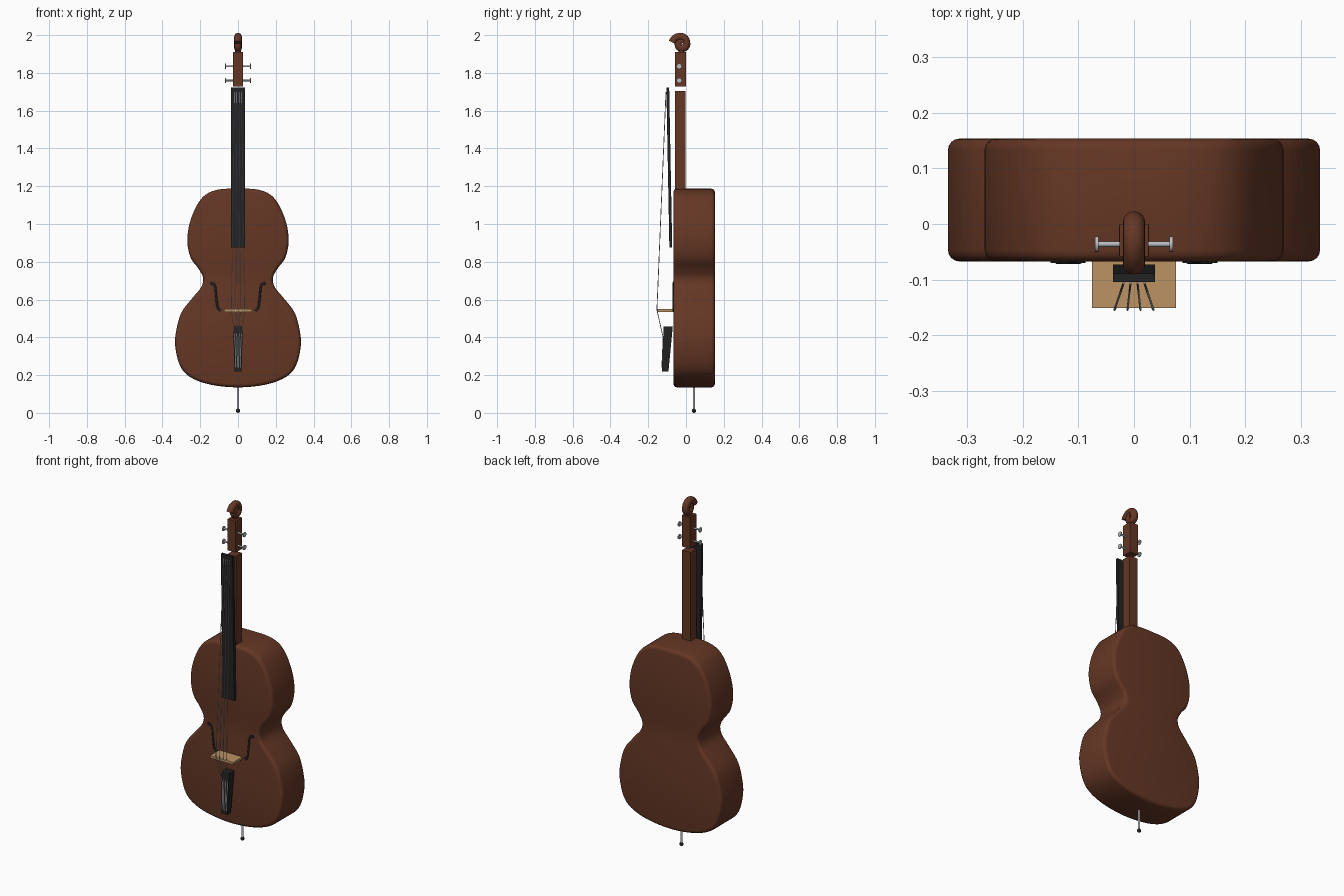
import bpy, bmesh, math
from mathutils import Vector

if "Cube" in bpy.data.objects:
    bpy.data.objects.remove(bpy.data.objects["Cube"])


def mat(name, rgb):
    m = bpy.data.materials.new(name)
    m.diffuse_color = (*rgb, 1)
    m.use_nodes = True
    m.node_tree.nodes["Principled BSDF"].inputs["Base Color"].default_value = m.diffuse_color
    return m


WOOD = mat("brown_wood", (0.13, 0.038, 0.018))
BLACK = mat("ebony_black", (0.016, 0.016, 0.017))
TAN = mat("tan_maple", (0.5, 0.29, 0.125))
METAL = mat("silver_metal", (0.5, 0.52, 0.55))


def finish(bm, name, material, smooth=None):
    bmesh.ops.recalc_face_normals(bm, faces=bm.faces)
    me = bpy.data.meshes.new(name)
    bm.to_mesh(me)
    bm.free()
    ob = bpy.data.objects.new(name, me)
    bpy.context.collection.objects.link(ob)
    me.materials.append(material)
    if smooth:
        bpy.ops.object.select_all(action='DESELECT')
        ob.select_set(True)
        bpy.context.view_layer.objects.active = ob
        bpy.ops.object.shade_smooth_by_angle(angle=math.radians(smooth))
    return ob


def loft_box(name, material, low, high):
    """Block between two rectangles, each (z, half width, y front, y back)."""
    bm = bmesh.new()
    rings = []
    for z, w, y0, y1 in (low, high):
        rings.append([bm.verts.new(p) for p in
                      ((-w, y0, z), (w, y0, z), (w, y1, z), (-w, y1, z))])
    a, b = rings
    bm.faces.new(a)
    bm.faces.new(b)
    for i in range(4):
        j = (i + 1) % 4
        bm.faces.new((a[i], a[j], b[j], b[i]))
    return finish(bm, name, material)


def tube(name, material, points, radius, sides=12):
    """Capped round tube along a path; radius is a number or one per point."""
    pts = [Vector(p) for p in points]
    radii = radius if isinstance(radius, list) else [radius] * len(pts)
    bm = bmesh.new()
    rings = []
    for i, p in enumerate(pts):
        d = (pts[min(i + 1, len(pts) - 1)] - pts[max(i - 1, 0)]).normalized()
        ref = Vector((1, 0, 0)) if abs(d.x) < 0.9 else Vector((0, 1, 0))
        if all(abs(q.y - pts[0].y) < 1e-6 for q in pts):
            ref = Vector((0, 1, 0))
        u = d.cross(ref).normalized()
        v = d.cross(u)
        rings.append([bm.verts.new(p + radii[i] * (math.cos(t) * u + math.sin(t) * v))
                      for t in (2 * math.pi * k / sides for k in range(sides))])
    for a, b in zip(rings, rings[1:]):
        for k in range(sides):
            n = (k + 1) % sides
            bm.faces.new((a[k], a[n], b[n], b[k]))
    bm.faces.new(rings[0])
    bm.faces.new(rings[-1])
    return finish(bm, name, material, 50)


def ball(name, material, centre, radius):
    bm = bmesh.new()
    bmesh.ops.create_uvsphere(bm, u_segments=16, v_segments=10, radius=radius)
    bmesh.ops.translate(bm, verts=bm.verts, vec=centre)
    return finish(bm, name, material, 60)


def smooth_loop(pts, steps):
    """Closed Catmull-Rom curve through 2D points."""
    out, n = [], len(pts)
    for i in range(n):
        p0, p1, p2, p3 = (Vector(pts[(i + k) % n]) for k in (-1, 0, 1, 2))
        for s in range(steps):
            t = s / steps
            out.append(0.5 * (2 * p1 + (p2 - p0) * t + (2 * p0 - 5 * p1 + 4 * p2 - p3) * t * t
                              + (3 * p1 - p0 - 3 * p2 + p3) * t ** 3))
    return out


# Body: hourglass outline, extruded front to back with rounded rims
half = [(0.148, 0.15), (0.254, 0.19), (0.307, 0.25), (0.332, 0.35), (0.328, 0.43),
        (0.3, 0.53), (0.24, 0.61), (0.195, 0.665), (0.185, 0.715), (0.21, 0.765),
        (0.25, 0.82), (0.268, 0.905), (0.257, 1.0), (0.22, 1.095), (0.172, 1.155), (0.1, 1.183)]
outline = [(0, 0.135)] + half + [(0, 1.187)] + [(-x, z) for x, z in reversed(half)]
bm = bmesh.new()
front = bm.faces.new([bm.verts.new((p.x, -0.067, p.y)) for p in smooth_loop(outline, 4)])
back_geom = bmesh.ops.extrude_face_region(bm, geom=[front], use_keep_orig=True)["geom"]
bmesh.ops.translate(bm, verts=[g for g in back_geom if isinstance(g, bmesh.types.BMVert)],
                    vec=(0, 0.22, 0))
bmesh.ops.recalc_face_normals(bm, faces=bm.faces)
rims = [e for e in bm.edges if abs(e.verts[0].co.y - e.verts[1].co.y) < 1e-5]
bmesh.ops.bevel(bm, geom=rims, offset=0.02, segments=4, profile=0.5, affect='EDGES')
finish(bm, "body", WOOD, 40)

# Neck, pegbox, fingerboard, tailpiece and bridge
loft_box("neck", WOOD, (1.15, 0.027, -0.058, -0.003), (1.705, 0.027, -0.058, -0.003))
loft_box("pegbox", WOOD, (1.727, 0.026, -0.058, 0.0), (1.91, 0.026, -0.058, 0.0))
loft_box("fingerboard", BLACK, (0.875, 0.038, -0.088, -0.073), (1.722, 0.038, -0.104, -0.089))
loft_box("tailpiece", BLACK, (0.218, 0.019, -0.128, -0.093), (0.457, 0.025, -0.118, -0.07))
loft_box("bridge", TAN, (0.535, 0.075, -0.151, -0.065), (0.549, 0.075, -0.151, -0.065))

# Scroll: tapering spiral tube above the pegbox
spiral, radii = [], []
for i in range(41):
    f = i / 40
    a = math.radians(172 - 480 * f)
    r = 0.024 + 0.028 * max(0, 1 - f * 3.2) - 0.012 * max(0, f - 0.6) / 0.4
    spiral.append((0, -0.021 + r * math.cos(a), 1.954 + r * math.sin(a)))
    radii.append(0.02 - 0.006 * max(0, f - 0.5))
tube("scroll", WOOD, spiral, radii, 16)
tube("scroll_stem", WOOD, [(0, -0.024, 1.9), (0, -0.024, 1.935)], 0.016)

# Tuning pegs, two on each side
for side in (-1, 1):
    for z in (1.76, 1.835):
        tube("peg_shaft", METAL, [(side * 0.02, -0.036, z), (side * 0.066, -0.036, z)], 0.005)
        tube("peg_knob", METAL, [(side * 0.064, -0.036, z), (side * 0.07, -0.036, z)], 0.014, 16)

# Sound holes: thin dark S shapes with dots at the ends
for side in (-1, 1):
    path = [(0.14, 0.685), (0.127, 0.683), (0.12, 0.665), (0.116, 0.62),
            (0.11, 0.57), (0.106, 0.553), (0.097, 0.545)]
    tube("sound_hole", BLACK, [(side * x, -0.066, z) for x, z in path], 0.006, 8)
    for x, z in (path[0], path[-1]):
        tube("sound_hole_dot", BLACK, [(side * x, -0.07, z), (side * x, -0.064, z)], 0.01, 16)

# Strings: fingerboard top, over the bridge, down to the tailpiece
for k in (-1.5, -0.5, 0.5, 1.5):
    tube("string", METAL, [(k * 0.0125, -0.106, 1.7), (k * 0.0233, -0.154, 0.545),
                           (k * 0.011, -0.121, 0.4), (k * 0.009, -0.128, 0.24)], 0.002, 6)

# End pin with dark foot
tube("end_pin", METAL, [(0, 0.042, 0.01), (0, 0.042, 0.15)], 0.006)
ball("end_pin_foot", BLACK, (0, 0.042, 0.011), 0.011)
